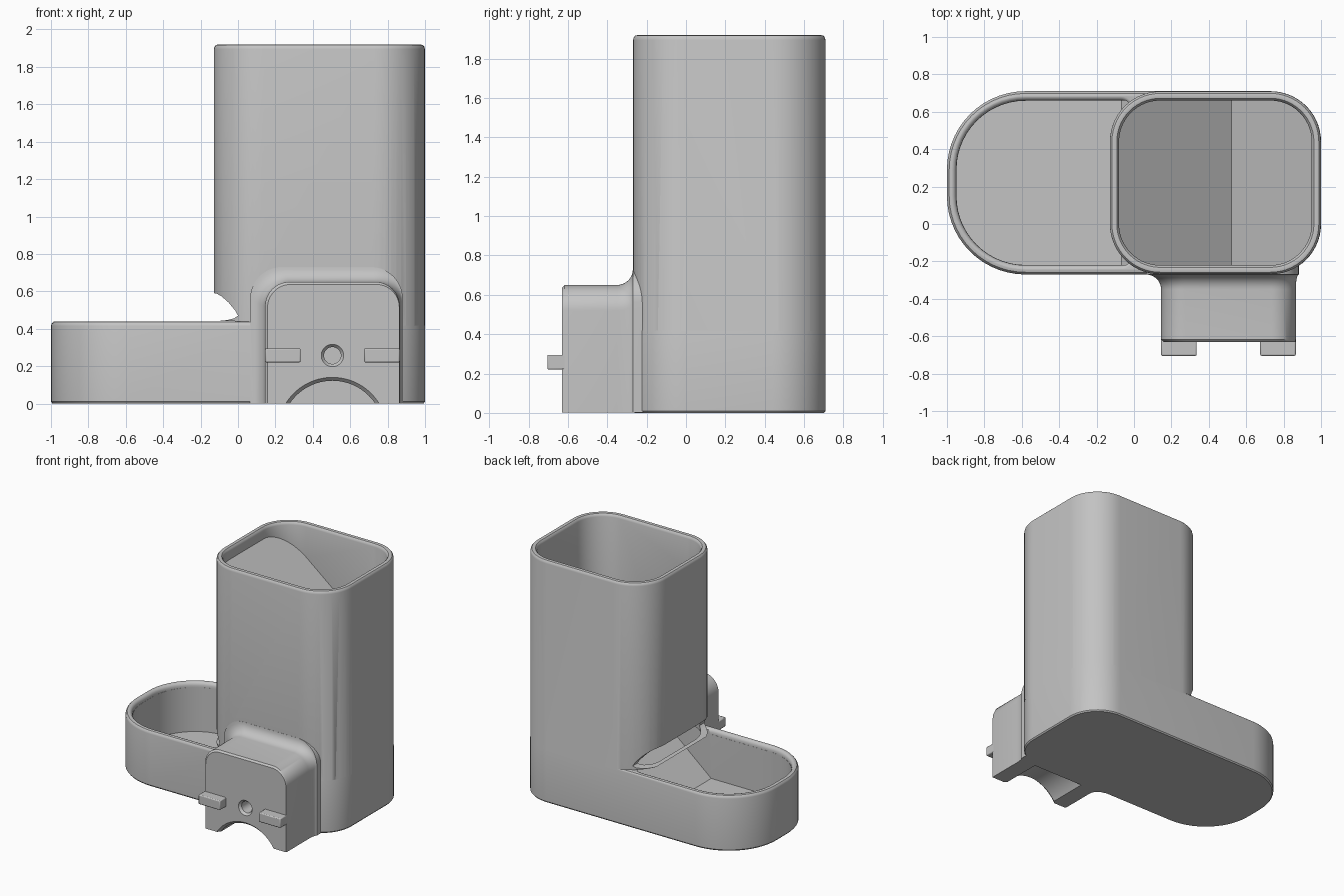
import bpy, bmesh, math

cube = bpy.data.objects.get("Cube")
if cube:
    bpy.data.objects.remove(cube, do_unlink=True)

grey = bpy.data.materials.new("plain_grey")
grey.use_nodes = True
grey.diffuse_color = (0.55, 0.55, 0.55, 1)
grey.node_tree.nodes["Principled BSDF"].inputs["Base Color"].default_value = (0.55, 0.55, 0.55, 1)


def loft(name, rings):
    """Skin a stack of closed rings and cap both ends."""
    bm = bmesh.new()
    rows = [[bm.verts.new(p) for p in ring] for ring in rings]
    n = len(rows[0])
    for a, b in zip(rows, rows[1:]):
        for i in range(n):
            j = (i + 1) % n
            bm.faces.new((a[i], a[j], b[j], b[i]))
    bm.faces.new(rows[0][::-1])
    bm.faces.new(rows[-1])
    bmesh.ops.recalc_face_normals(bm, faces=bm.faces)
    mesh = bpy.data.meshes.new(name)
    bm.to_mesh(mesh)
    bm.free()
    mesh.materials.append(grey)
    ob = bpy.data.objects.new(name, mesh)
    bpy.context.collection.objects.link(ob)
    return ob


def arc(cx, cy, r, start, steps=14):
    """Quarter circle starting at a given angle in degrees."""
    for i in range(steps + 1):
        a = math.radians(start + 90 * i / steps)
        yield cx + r * math.cos(a), cy + r * math.sin(a)


def footprint(x0, x1, r_left, r_right, inset, z):
    """Rounded rectangle across the body depth."""
    x0, x1, y0, y1 = x0 + inset, x1 - inset, -0.27 + inset, 0.71 - inset
    rl, rr = r_left - inset, r_right - inset
    pts = [*arc(x1 - rr, y1 - rr, rr, 0), *arc(x0 + rl, y1 - rl, rl, 90),
           *arc(x0 + rl, y0 + rl, rl, 180), *arc(x1 - rr, y0 + rr, rr, 270)]
    return [(x, y, z) for x, y in pts]


def rounded_block(name, x0, x1, rl, rr, levels):
    return loft(name, [footprint(x0, x1, rl, rr, i, z) for i, z in levels])


def prism(name, profile, y0, y1):
    return loft(name, [[(x, y, z) for x, z in profile] for y in (y0, y1)])


def boolean(target, tool, operation):
    """Apply a boolean and discard the tool."""
    mod = target.modifiers.new("cut", 'BOOLEAN')
    mod.operation, mod.solver, mod.object = operation, 'EXACT', tool
    bpy.context.view_layer.objects.active = target
    bpy.ops.object.modifier_apply(modifier=mod.name)
    bpy.data.objects.remove(tool, do_unlink=True)


def cone(name, x, z, stations, steps=64):
    """Round cutter running along y, given (y, radius) stations."""
    return loft(name, [[(x + r * math.cos(2 * math.pi * i / steps), y,
                         z + r * math.sin(2 * math.pi * i / steps))
                        for i in range(steps)] for y, r in stations])


# Tray and hopper tower
TOWER = (-0.13, 1.0, 0.27, 0.27)
TRAY = (-1.0, 1.0, 0.42, 0.27)
body = rounded_block("feeder_body", *TRAY, [(0.008, 0), (0, 0.01), (0, 0.415), (0.003, 0.427),
                                            (0.012, 0.437), (0.025, 0.44)])
tower = rounded_block("tower", *TOWER, [(0.001, 0.2), (0.001, 1.895), (0.004, 1.908),
                                        (0.012, 1.917), (0.025, 1.92)])
boolean(body, tower, 'UNION')

# Mounting bracket, flaring into the tower wall
MID = 0.505


def bracket_ring(out, y):
    x0, x1, top, r = 0.145 - out, 0.865 + out * 0.2, 0.65 + out, 0.13 + out * 0.5
    pts = [(x0, 0.001), (x1, 0.001), *arc(x1 - r, top - r, r, 0), *arc(x0 + r, top - r, r, 90)]
    return [(x, y, z) for x, z in pts]


flare = [(0.08 * (1 - math.cos(t)), -0.35 + 0.08 * math.sin(t))
         for t in (math.pi / 2 * i / 8 for i in range(9))]
stations = [(-0.013, -0.63), (0, -0.617)] + flare + [(0.08, -0.17)]
boolean(body, loft("bracket", [bracket_ring(o, y) for o, y in stations]), 'UNION')

# Arch and screw hole in the bracket
boolean(body, cone("arch", MID, -0.153, [(-0.7, 0.293), (-0.63, 0.293), (-0.61, 0.275),
                                         (-0.29, 0.275)], 96), 'DIFFERENCE')
boolean(body, cone("screw_hole", MID, 0.257, [(-0.65, 0.06), (-0.63, 0.06), (-0.612, 0.045),
                                              (-0.5, 0.045)], 40), 'DIFFERENCE')

# Hollow inside, including the opening from the hopper to the tray
cavity = rounded_block("cavity", *TRAY, [(0.051, 0.05), (0.051, 0.5)])
# keep the upper part of this hollow inside the tower only
boolean(cavity, prism("tray_limit", [(-1.2, 0.43), (-0.2, 0.43), (0.14, 0.43), (0.14, 0.7),
                                     (-1.2, 0.7)], -1, 1), 'DIFFERENCE')
boolean(cavity, rounded_block("hopper_hollow", *TOWER, [(0.05, 0.2), (0.05, 1.895), (0.046, 1.908),
                                                        (0.038, 1.917), (0.025, 1.92),
                                                        (0.025, 2.0)]), 'UNION')
boolean(cavity, rounded_block("tray_lip", -1, 0.03, 0.42, 0.1, [
    (0.05, 0.4), (0.05, 0.415), (0.046, 0.427), (0.038, 0.437), (0.025, 0.441)]), 'UNION')
notch = [(-1.2, 0.4403), (-0.12, 0.4403), (-0.06, 0.446), (-0.02, 0.456), (0, 0.47),
         (-0.015, 0.497), (-0.05, 0.54), (-0.09, 0.575), (-0.115, 0.588), (-0.14, 0.592),
         (-1.2, 0.592)]
boolean(cavity, prism("notch", notch, -1, 1), 'UNION')

# Ramp and baffle that steer the feed
boolean(cavity, prism("ramp", [(-0.08, 0.04), (1.1, 1.03), (1.1, 0.04)], -0.5, 0.9), 'DIFFERENCE')
boolean(cavity, prism("baffle", [(-0.12, 1.86), (0.525, 1.345), (0.525, 1.28), (-0.12, 1.795)],
                      -0.5, 0.9), 'DIFFERENCE')
boolean(body, cavity, 'DIFFERENCE')

# Hook tabs on the bracket face
tabs = []
for name, x0 in (("right_tab", 0.145), ("left_tab", 0.675)):
    tab = prism(name, [(x0, 0.22), (x0 + 0.19, 0.22), (x0 + 0.19, 0.295), (x0, 0.295)], -0.705, -0.6)
    bevel = tab.modifiers.new("soft_edges", 'BEVEL')
    bevel.width, bevel.segments = 0.007, 2
    tabs.append(tab)

for ob in [body] + tabs:
    bpy.ops.object.select_all(action='DESELECT')
    ob.select_set(True)
    bpy.context.view_layer.objects.active = ob
    bpy.ops.object.shade_smooth_by_angle(angle=math.radians(35))
